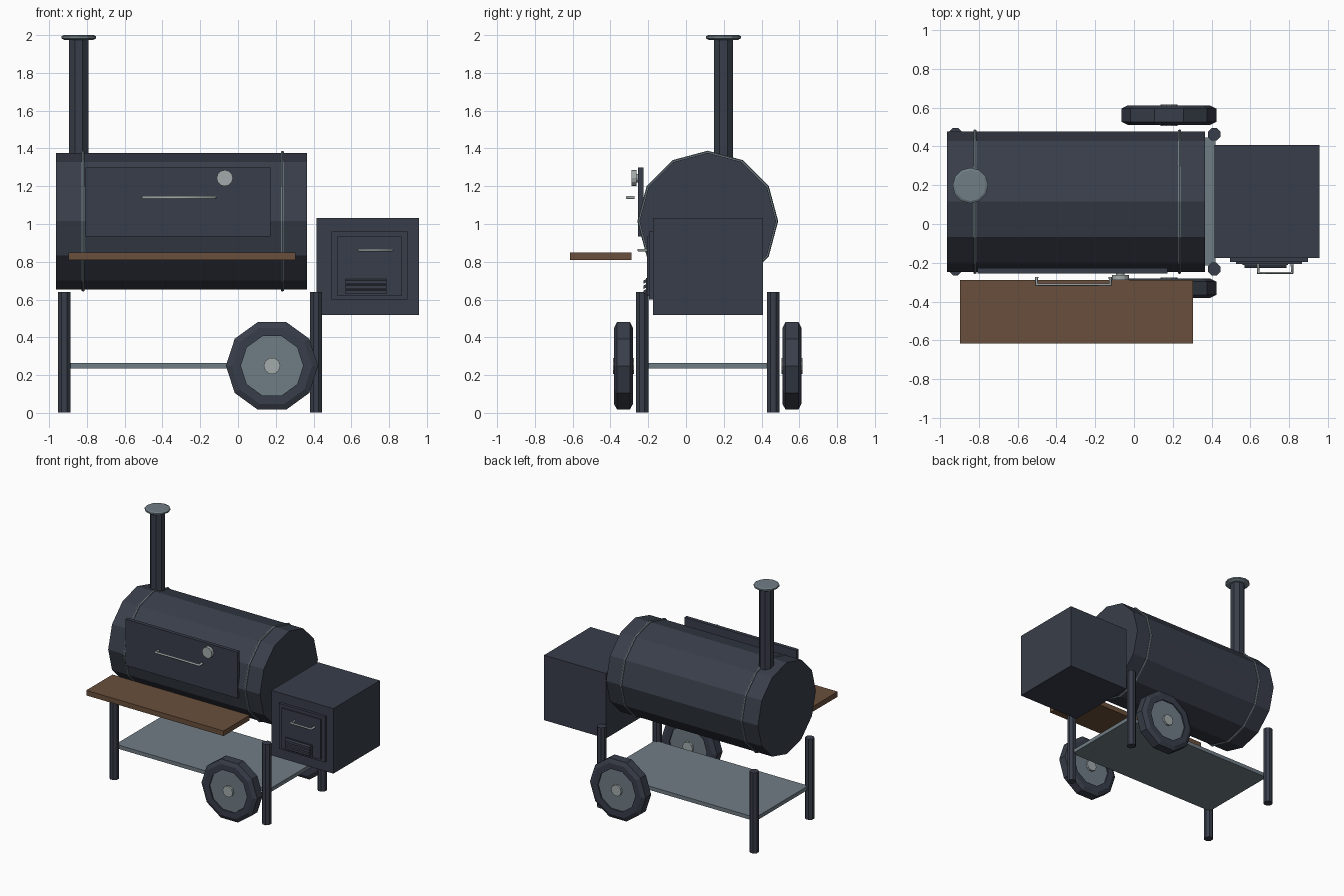
import bpy, math
from mathutils import Vector, Matrix

cube = bpy.data.objects.get("Cube")
if cube:
    bpy.data.objects.remove(cube, do_unlink=True)


def make_material(name, rgb):
    mat = bpy.data.materials.new(name)
    mat.use_nodes = True
    mat.diffuse_color = (*rgb, 1)
    mat.node_tree.nodes["Principled BSDF"].inputs["Base Color"].default_value = (*rgb, 1)
    return mat


dark = make_material("dark steel", (0.040, 0.048, 0.068))
grey = make_material("grey metal", (0.16, 0.205, 0.235))
light = make_material("light metal", (0.37, 0.41, 0.41))
wood = make_material("brown wood", (0.144, 0.078, 0.045))


def add_object(name, verts, faces, mat):
    mesh = bpy.data.meshes.new(name)
    mesh.from_pydata(verts, [], faces)
    mesh.materials.append(mat)
    obj = bpy.data.objects.new(name, mesh)
    bpy.context.collection.objects.link(obj)
    return obj


def box(name, x, y, z, mat):
    """Box from (low, high) pairs on each axis."""
    verts = [(a, b, c) for a in x for b in y for c in z]
    faces = [(0, 1, 3, 2), (4, 6, 7, 5), (0, 4, 5, 1),
             (2, 3, 7, 6), (0, 2, 6, 4), (1, 5, 7, 3)]
    return add_object(name, verts, faces, mat)


def lathe(name, profile, sides, origin, axis, mat, turn=0.0, closed=False):
    """Revolve (radius, height) points around an axis; open profiles get end caps."""
    rot = {"Z": Matrix.Identity(3),
           "X": Matrix.Rotation(math.pi / 2, 3, "Y"),
           "Y": Matrix.Rotation(math.pi / 2, 3, "X")}[axis]
    verts, faces, n = [], [], len(profile)
    for r, h in profile:
        for i in range(sides):
            a = turn + math.tau * i / sides
            verts.append(Vector(origin) + rot @ Vector((r * math.cos(a), r * math.sin(a), h)))
    for j in range(n if closed else n - 1):
        k = (j + 1) % n
        for i in range(sides):
            m = (i + 1) % sides
            faces.append((j * sides + i, j * sides + m, k * sides + m, k * sides + i))
    if not closed:
        faces.append(tuple(reversed(range(sides))))
        faces.append(tuple(range((n - 1) * sides, n * sides)))
    return add_object(name, verts, faces, mat)


def handle(name, x0, x1, y_base, y_bar, z, radius):
    """Bent bar with two short posts."""
    curve = bpy.data.curves.new(name, "CURVE")
    curve.dimensions = "3D"
    curve.bevel_depth = radius
    curve.bevel_resolution = 1
    curve.use_fill_caps = True
    path = [(x0, y_base), (x0, y_bar), (x1, y_bar), (x1, y_base)]
    spline = curve.splines.new("POLY")
    spline.points.add(len(path) - 1)
    for point, (x, y) in zip(spline.points, path):
        point.co = (x, y, z, 1)
    curve.materials.append(light)
    obj = bpy.data.objects.new(name, curve)
    bpy.context.collection.objects.link(obj)


MID_Y = 0.115
BARREL_Z = 1.015

# Barrel chamber and its hoops
lathe("barrel", [(0.362, -0.963), (0.362, 0.365)], 12, (0, MID_Y, BARREL_Z), "X", dark)
for label, x in (("right", -0.82), ("left", 0.235)):
    hoop = [(0.364 + 0.009 * math.cos(i * math.tau / 6), 0.009 * math.sin(i * math.tau / 6))
            for i in range(6)]
    lathe(label + "_hoop", hoop, 12, (x, MID_Y, BARREL_Z), "X", grey, closed=True)

# Chimney with cap
lathe("chimney", [(0.055, 1.3), (0.055, 1.98)], 8, (-0.843, 0.198, 0), "Z", dark, math.pi / 8)
lathe("chimney_cap", [(0.075, 1.973), (0.092, 1.983), (0.092, 1.994), (0.08, 2.0)], 12,
      (-0.843, 0.198, 0), "Z", grey)

# Barrel door, gauge and handle
box("barrel_door", (-0.807, 0.172), (-0.255, -0.226), (0.935, 1.30), dark)
lathe("gauge", [(0.022, -0.01), (0.022, 0.012), (0.043, 0.012), (0.043, 0.038)], 12,
      (-0.07, -0.25, 1.243), "Y", light)
handle("barrel_handle", -0.502, -0.122, -0.272, -0.312, 1.14, 0.009)

# Wooden front shelf
box("front_shelf", (-0.897, 0.304), (-0.615, -0.288), (0.81, 0.85), wood)

# Legs and lower shelf
for side, x in (("right", -0.92), ("left", 0.413)):
    for end, y in (("front", -0.232), ("back", 0.462)):
        lathe(f"{end}_{side}_leg", [(0.035, 0.003), (0.035, 0.64)], 8, (x, y, 0), "Z",
              dark, math.pi / 8)
box("lower_shelf", (-0.92, 0.42), (-0.215, 0.445), (0.235, 0.265), grey)

# Wheels: tyre, disc and hub
tyre = [(0.165, -0.05), (0.212, -0.05), (0.244, -0.034),
        (0.244, 0.034), (0.212, 0.05), (0.165, 0.05)]
for end, direction in (("front", -1), ("back", 1)):
    centre = (0.18, MID_Y + direction * 0.446, 0.249)
    lathe(end + "_tyre", tyre, 10, centre, "Y", dark, closed=True)
    lathe(end + "_wheel_disc", [(0.17, -0.04), (0.17, 0.04)], 10, centre, "Y", grey)
    lathe(end + "_hub", [(0.044, -0.056), (0.044, 0.056)], 10, centre, "Y", light)

# Firebox with stepped door
box("firebox", (0.415, 0.957), (-0.175, 0.407), (0.519, 1.033), dark)
box("firebox_door_frame", (0.495, 0.898), (-0.196, -0.17), (0.60, 0.96), dark)
box("firebox_door", (0.526, 0.866), (-0.206, -0.19), (0.618, 0.935), dark)
box("vent_plate", (0.56, 0.795), (-0.212, -0.2), (0.618, 0.715), dark)

# Vent slats, tilted outward at their lower edge
for i in range(3):
    slat = box(f"vent_slat_{i + 1}", (0.57, 0.785), (-0.226, -0.21),
               (0.637 + i * 0.027, 0.655 + i * 0.027), dark)
    for v in slat.data.vertices:
        if v.co.y < -0.22:
            v.co.z -= 0.008
handle("firebox_handle", 0.64, 0.815, -0.2, -0.252, 0.862, 0.008)
